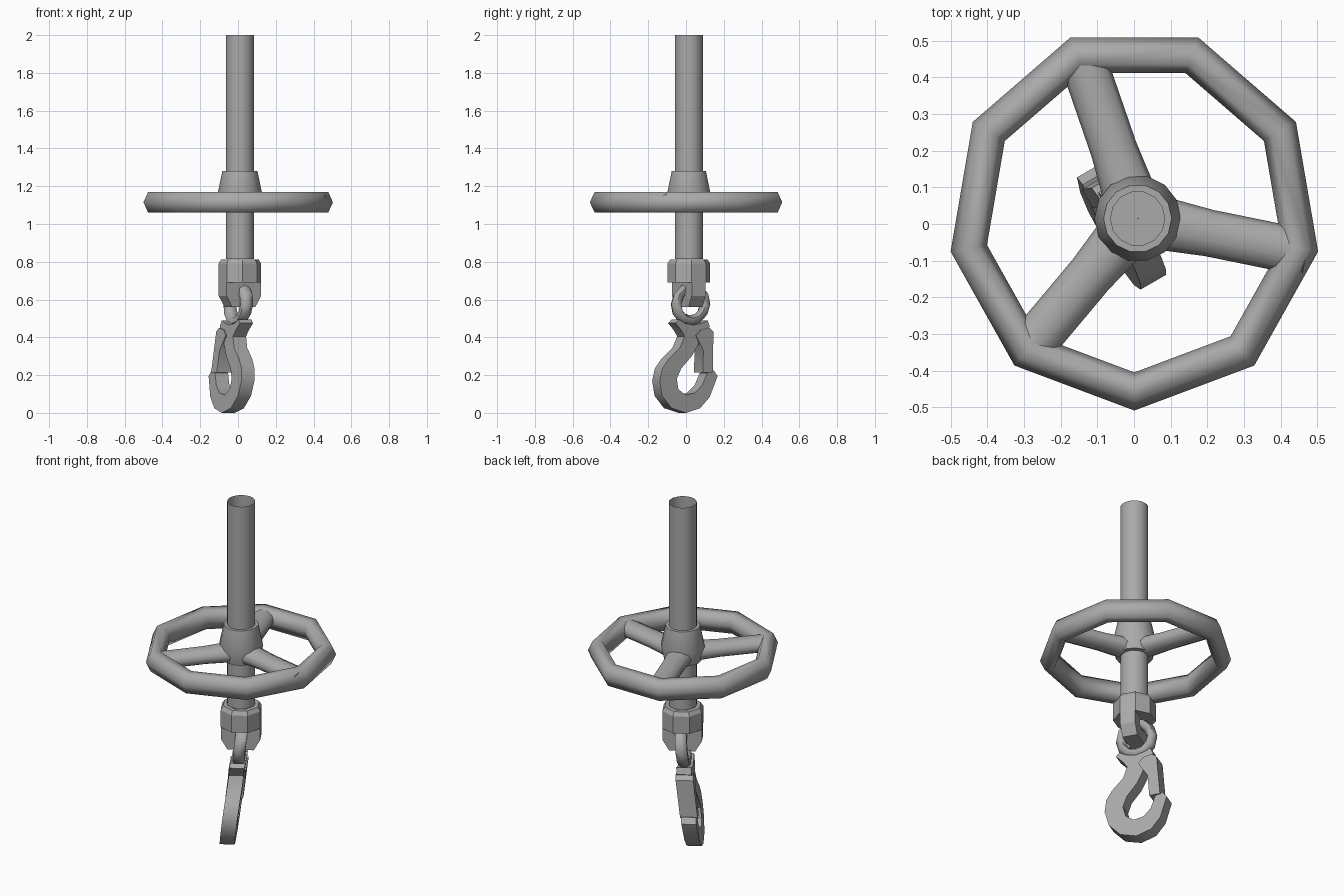
import bpy, math
from math import sin, cos, radians, pi

if "Cube" in bpy.data.objects:
    bpy.data.objects.remove(bpy.data.objects["Cube"])

CX, CY = 0.01, 0.015                      # pole axis
U, N = (-0.5, 0.866), (0.866, 0.5)        # hook plane direction and its normal

steel = bpy.data.materials.new("dark_steel")
steel.diffuse_color = (0.4, 0.4, 0.4, 1)
steel.use_nodes = True
steel.node_tree.nodes["Principled BSDF"].inputs["Base Color"].default_value = steel.diffuse_color


def make(name, verts, faces, smooth=None):
    me = bpy.data.meshes.new(name)
    me.from_pydata(verts, [], faces)
    me.validate()
    me.materials.append(steel)
    ob = bpy.data.objects.new(name, me)
    bpy.context.collection.objects.link(ob)
    bpy.ops.object.select_all(action='DESELECT')
    ob.select_set(True)
    bpy.context.view_layer.objects.active = ob
    bpy.ops.object.mode_set(mode='EDIT')
    bpy.ops.mesh.select_all(action='SELECT')
    bpy.ops.mesh.normals_make_consistent(inside=False)
    bpy.ops.object.mode_set(mode='OBJECT')
    if smooth:
        bpy.ops.object.shade_smooth_by_angle(angle=radians(smooth))
    return ob


def loft(name, sections, closed=False, caps=False, smooth=None):
    """Bridge equal-length closed cross-sections."""
    k, m = len(sections[0]), len(sections)
    verts = [p for s in sections for p in s]
    faces = []
    for i in range(m if closed else m - 1):
        j = (i + 1) % m
        faces += [(i*k + a, i*k + (a+1) % k, j*k + (a+1) % k, j*k + a) for a in range(k)]
    if caps:
        faces += [tuple(range(k)), tuple(range((m-1)*k, m*k))]
    return make(name, verts, faces, smooth)


def lathe(name, profile, n, turn=0.0, smooth=None):
    """Revolve (radius, z) points around the pole axis."""
    return loft(name, [[(CX + r*cos(2*pi*i/n + turn), CY + r*sin(2*pi*i/n + turn), z)
                        for i in range(n)] for r, z in profile], smooth=smooth)


def place(u, n, z, lean=0.0):
    """Hook-plane coordinates to world; lean tips the hanging part sideways."""
    n -= lean * (0.6 - z)
    return (CX + u*U[0] + n*N[0], CY + u*U[1] + n*N[1], z)


def plate(name, outline, thick, lean):
    return loft(name, [[place(u, s*thick/2, z, lean) for u, z in outline] for s in (-1, 1)],
                caps=True, smooth=35)


# Pole: tube open at the top
lathe("pole", [(0.001, 0.815), (0.074, 0.815), (0.074, 2.0)], 32, smooth=40)

# Wheel rim: nine-sided ring with six-sided section
rim = []
for i in range(9):
    a = radians(-90 + 40*i)
    sec = []
    for k in range(6):
        b = k*pi/3
        r = 0.473 + 0.052*cos(b)
        sec.append((0.001 + 0.97*r*cos(a), 0.016 + r*sin(a), 1.115 + 0.064*sin(b)))
    rim.append(sec)
loft("wheel_rim", rim, closed=True, smooth=75)

# Wheel hub
lathe("wheel_hub", [(0.074, 1.08), (0.1, 1.08), (0.118, 1.16), (0.093, 1.28), (0.074, 1.28)],
      14, smooth=50)

# Three wheel spokes
for i, deg in enumerate((-11.5, 109, 230)):
    a = radians(deg)
    secs = []
    for r, w, h, z in ((0.078, 0.072, 0.052, 1.122), (0.2, 0.064, 0.046, 1.121),
                       (0.47, 0.064, 0.046, 1.119)):
        sec = []
        for k in range(10):
            s, t = w*cos(k*pi/5), h*sin(k*pi/5)
            sec.append((CX + r*cos(a) - s*sin(a), CY + r*sin(a) + s*cos(a), z + t))
        secs.append(sec)
    loft(f"wheel_spoke_{i+1}", secs, caps=True, smooth=60)

# Swivel collar: eight-sided with chamfered top
lathe("swivel_collar", [(0.074, 0.812), (0.1, 0.812), (0.114, 0.79), (0.114, 0.69), (0.001, 0.69)],
      8, turn=radians(30 + 22.5))

# Tab below the collar that carries the ring
tab = [(-0.105, 0.70), (-0.105, 0.62), (-0.07, 0.56), (0.07, 0.56), (0.105, 0.62), (0.105, 0.70)]
loft("swivel_tab", [[place(s*0.042, n, z) for n, z in tab] for s in (-1, 1)], caps=True)

# Hook eye ring
ring = []
for i in range(12):
    a = 2*pi*i/12
    ring.append([place(0.012 + (0.088 + 0.029*cos(k*pi/3))*cos(a), 0.036*sin(k*pi/3),
                       0.575 + (0.088 + 0.029*cos(k*pi/3))*sin(a), 0.1) for k in range(6)])
loft("hook_eye", ring, closed=True, smooth=65)

# Hook body outline (u, z)
hook = [(-0.095, 0.475), (-0.06, 0.44), (-0.035, 0.405), (-0.06, 0.345), (-0.125, 0.285),
        (-0.16, 0.235), (-0.172, 0.17), (-0.152, 0.09), (-0.09, 0.025), (0.0, 0.0),
        (0.085, 0.025), (0.14, 0.085), (0.18, 0.195), (0.155, 0.225), (0.115, 0.21),
        (0.088, 0.145), (0.045, 0.105), (-0.01, 0.095), (-0.055, 0.125), (-0.068, 0.18),
        (-0.045, 0.235), (0.015, 0.30), (0.05, 0.36), (0.065, 0.42), (0.115, 0.455),
        (0.1, 0.49), (0.065, 0.475), (0.015, 0.465), (-0.04, 0.475), (-0.075, 0.495)]
plate("hook_body", hook, 0.08, 0.117)

# Safety latch closing the hook mouth
latch = [(0.03, 0.41), (0.06, 0.44), (0.11, 0.45), (0.135, 0.43), (0.145, 0.215),
         (0.085, 0.215), (0.08, 0.33)]
plate("safety_latch", latch, 0.094, 0.117)
